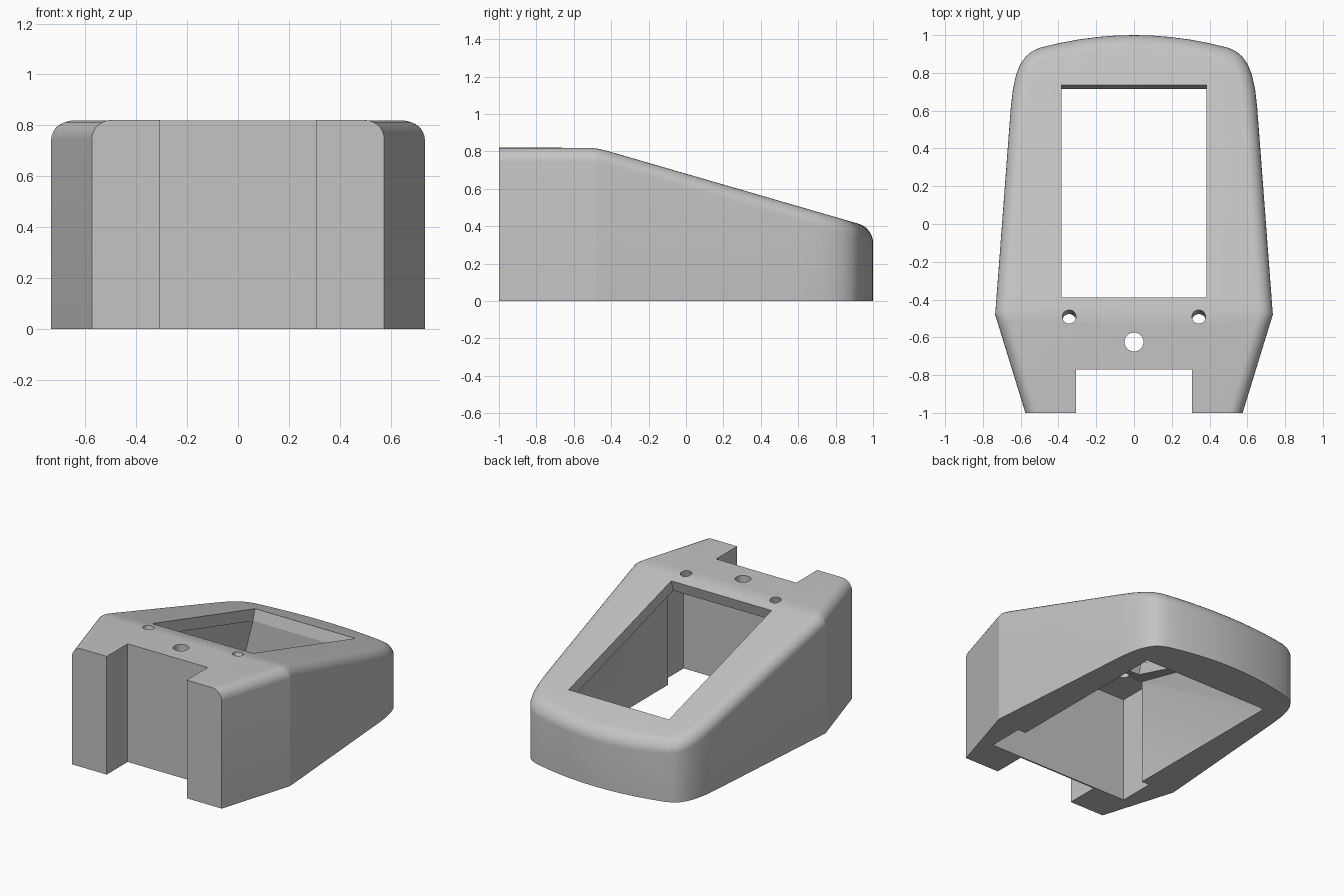
import bpy, bmesh, math
from mathutils import Matrix, Vector

cube = bpy.data.objects.get("Cube")
if cube:
    bpy.data.objects.remove(cube, do_unlink=True)

HEIGHT, SLOPE, CREASE = 0.82, 0.29, -0.48
TILT = -math.atan(SLOPE)
ROUND, STEPS, BLEND = 0.075, 7, 0.06
ROOF = 0.083

grey = bpy.data.materials.new("light grey")
grey.use_nodes = True
colour = (0.55, 0.55, 0.55, 1)
grey.diffuse_color = colour
grey.node_tree.nodes["Principled BSDF"].inputs["Base Color"].default_value = colour


def make_object(name, bm):
    bmesh.ops.recalc_face_normals(bm, faces=bm.faces)
    mesh = bpy.data.meshes.new(name)
    bm.to_mesh(mesh)
    bm.free()
    mesh.materials.append(grey)
    ob = bpy.data.objects.new(name, mesh)
    bpy.context.collection.objects.link(ob)
    return ob


def top_z(y):
    """Level deck in front, softened crease, then a straight slope."""
    d = y - CREASE
    if d <= -BLEND:
        return HEIGHT
    if d >= BLEND:
        return HEIGHT - SLOPE * d
    return HEIGHT - SLOPE * (d + BLEND) ** 2 / (4 * BLEND)


# Half outline of the housing, from the front edge round to the back centre
half = [Vector((0.575, -1.0))]
shoulder, hip = Vector((0.735, CREASE)), Vector((0.652, 0.62))
half += [half[0].lerp(shoulder, t) for t in (0.88, 0.94)] + [shoulder]
half += [shoulder.lerp(hip, t) for t in (0.028, 0.055, 0.5)] + [hip]
half += [Vector(p) for p in ((0.641, 0.715), (0.624, 0.79), (0.602, 0.845),
                             (0.575, 0.885), (0.543, 0.912))]
half += [Vector((x, 1 - 0.27 * x * x)) for x in (0.5, 0.4, 0.3, 0.2, 0.1, 0.0)]


def inset(i, amount):
    """Outline point i moved inward; the front edge stays flat."""
    p = half[i]
    if i == 0:
        return Vector((p.x - amount, p.y))
    a = half[i - 1]
    b = half[i + 1] if i + 1 < len(half) else Vector((-a.x, a.y))
    n1 = Vector((p.y - a.y, a.x - p.x)).normalized()
    n2 = Vector((b.y - p.y, p.x - b.x)).normalized()
    n = (n1 + n2).normalized()
    return p - n * amount / n.dot(n1)


# Housing: stacked rings form the walls and the rounded upper edge
bm = bmesh.new()
n = len(half)
levels = [(0.0, None)]
for k in range(STEPS + 1):
    a = math.pi / 2 * k / STEPS
    levels.append((ROUND * (1 - math.cos(a)), ROUND * (1 - math.sin(a))))
rings = []
for amount, drop in levels:
    pts = [inset(i, amount) for i in range(n)]
    co = [(p.x, p.y, 0 if drop is None else top_z(p.y) - drop) for p in pts]
    co += [(-x, y, z) for x, y, z in reversed(co[:-1])]
    rings.append([bm.verts.new(c) for c in co])
count = len(rings[0])
for low, high in zip(rings, rings[1:]):
    for i in range(count - 1):
        bm.faces.new((low[i], low[i + 1], high[i + 1], high[i]))
bm.faces.new([r[0] for r in rings] + [r[-1] for r in reversed(rings)])
bm.faces.new(rings[0])
deck = rings[-1]
for i in range(n - 1):
    strip = [deck[i], deck[i + 1], deck[count - 2 - i], deck[count - 1 - i]]
    bm.faces.new(list(dict.fromkeys(strip)))
housing = make_object("housing", bm)


def box(name, size, centre, tilt=0.0):
    bm = bmesh.new()
    m = (Matrix.Translation(centre) @ Matrix.Rotation(tilt, 4, "X")
         @ Matrix.Diagonal((*size, 1)))
    bmesh.ops.create_cube(bm, size=1, matrix=m)
    return make_object(name, bm)


def drill(name, radius, x, y, tilt=0.0):
    bm = bmesh.new()
    m = Matrix.Translation((x, y, HEIGHT)) @ Matrix.Rotation(tilt, 4, "X")
    bmesh.ops.create_cone(bm, cap_ends=True, segments=32, radius1=radius,
                          radius2=radius, depth=0.3, matrix=m)
    return make_object(name, bm)


# Main cavity, narrowing under the roof towards the back
bm = bmesh.new()
front, back = -0.51, 0.717
for side in (-1, 1):
    for y, upper in ((front, 0.49), (back, 0.387)):
        roof = HEIGHT - SLOPE * (y - CREASE) - ROOF
        bm.verts.new((side * 0.49, y, -0.02))
        bm.verts.new((side * upper, y, roof))
bmesh.ops.convex_hull(bm, input=bm.verts)
cavity = make_object("cavity_cutter", bm)

mid = (0.74 - 0.385) / 2
cutters = [
    cavity,
    box("pocket_cutter", (1.1, 0.255, 0.845), (0, -0.6325, 0.3225)),
    box("notch_cutter", (0.615, 0.33, 2), (0, -0.935, 0.5)),
    box("window_cutter", (0.77, 1.125 / math.cos(TILT), 0.2),
        (0, mid, HEIGHT - SLOPE * (mid - CREASE) + 0.012), TILT),
    drill("centre_hole_cutter", 0.05, 0, -0.625),
    drill("left_hole_cutter", 0.036, 0.343, -0.49, TILT),
    drill("right_hole_cutter", 0.036, -0.343, -0.49, TILT),
]
for cutter in cutters:
    cutter.hide_render = True
    mod = housing.modifiers.new(cutter.name, "BOOLEAN")
    mod.operation = "DIFFERENCE"
    mod.solver = "EXACT"
    mod.object = cutter

# Bake the cuts, then drop the cutters
graph = bpy.context.evaluated_depsgraph_get()
result = bpy.data.meshes.new_from_object(housing.evaluated_get(graph))
housing.modifiers.clear()
housing.data = result
for cutter in cutters:
    bpy.data.objects.remove(cutter, do_unlink=True)

bpy.ops.object.select_all(action="DESELECT")
housing.select_set(True)
bpy.context.view_layer.objects.active = housing
bpy.ops.object.shade_smooth_by_angle(angle=math.radians(20))
